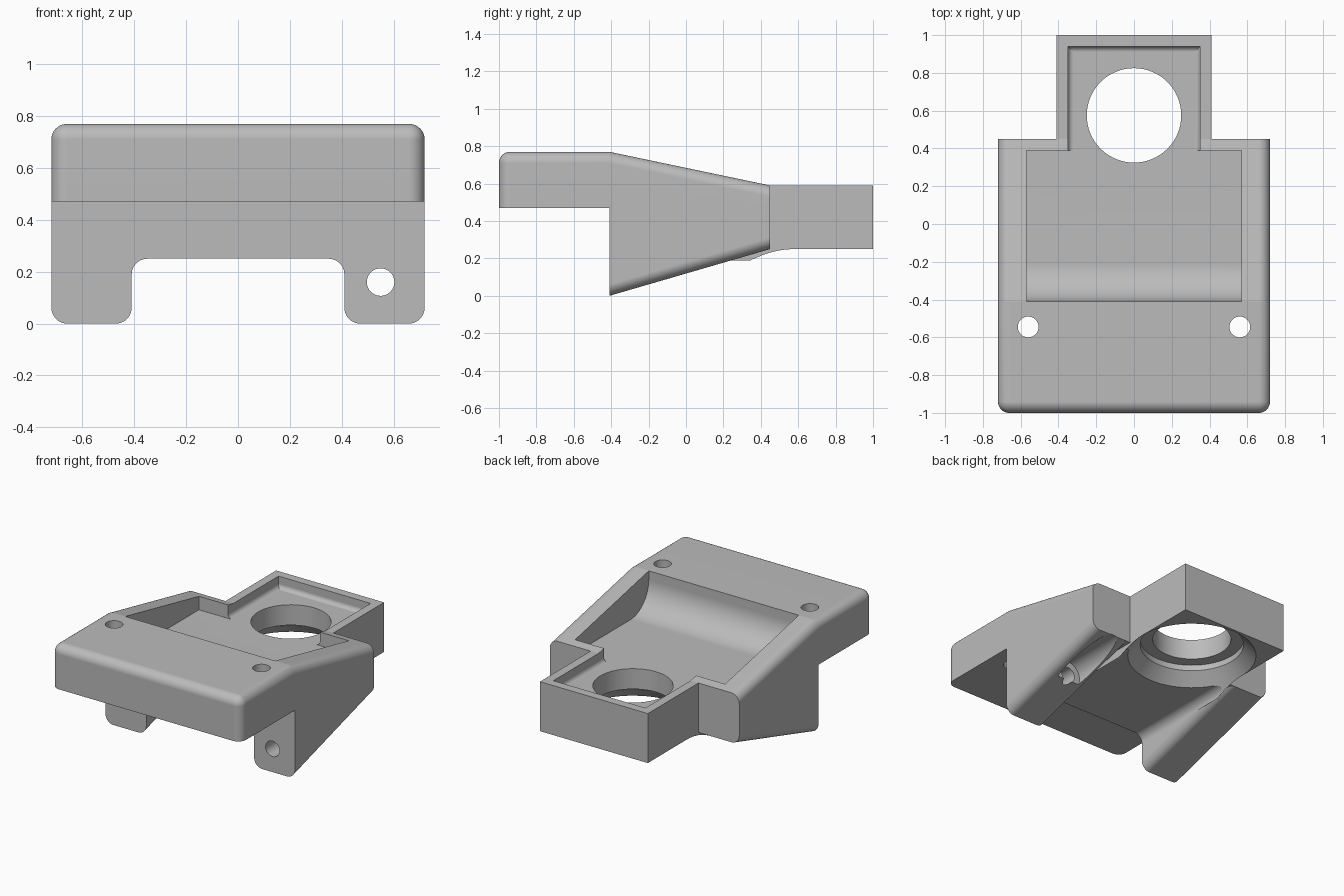
import bpy, bmesh, math
from mathutils import Matrix, Vector

cube = bpy.data.objects.get("Cube")
if cube:
    bpy.data.objects.remove(cube, do_unlink=True)

grey = bpy.data.materials.new("plain_grey")
grey.use_nodes = True
colour = (0.5, 0.5, 0.5, 1)
grey.diffuse_color = colour
grey.node_tree.nodes["Principled BSDF"].inputs["Base Color"].default_value = colour

R = 0.06  # common edge rounding


def finish(name, bm):
    bmesh.ops.recalc_face_normals(bm, faces=bm.faces)
    mesh = bpy.data.meshes.new(name)
    bm.to_mesh(mesh)
    bm.free()
    mesh.materials.append(grey)
    ob = bpy.data.objects.new(name, mesh)
    bpy.context.collection.objects.link(ob)
    return ob


def prism(name, profile, lo, hi, along="X", rounded=None, radius=R):
    """Extrude a profile: (y, z) along X or (x, z) along Y; round chosen edges."""
    bm = bmesh.new()
    place = (lambda t, a, b: (t, a, b)) if along == "X" else (lambda t, a, b: (a, t, b))
    ends = [[bm.verts.new(place(t, a, b)) for a, b in profile] for t in (lo, hi)]
    n = len(profile)
    bm.faces.new(ends[0])
    bm.faces.new(ends[1])
    for i in range(n):
        j = (i + 1) % n
        bm.faces.new((ends[0][i], ends[0][j], ends[1][j], ends[1][i]))
    bmesh.ops.recalc_face_normals(bm, faces=bm.faces)
    if rounded:
        edges = [e for e in bm.edges if rounded(e.verts[0].co, e.verts[1].co)]
        bmesh.ops.bevel(bm, geom=edges, offset=radius, segments=12,
                        profile=0.5, affect='EDGES', clamp_overlap=True)
    return finish(name, bm)


def box(name, x, y, z, rounded=None, radius=R):
    outline = [(y[0], z[0]), (y[1], z[0]), (y[1], z[1]), (y[0], z[1])]
    return prism(name, outline, x[0], x[1], "X", rounded, radius)


def rod(name, centre, r1, r2, depth, along="Z"):
    bm = bmesh.new()
    m = Matrix.Translation(Vector(centre))
    if along == "Y":
        m = m @ Matrix.Rotation(math.pi / 2, 4, 'X')
    bmesh.ops.create_cone(bm, cap_ends=True, segments=64, radius1=r1,
                          radius2=r2, depth=depth, matrix=m)
    return finish(name, bm)


def combine(base, other, operation):
    mod = base.modifiers.new(operation.lower(), 'BOOLEAN')
    mod.operation = operation
    mod.solver = 'EXACT'
    mod.object = other
    bpy.context.view_layer.objects.active = base
    bpy.ops.object.modifier_apply(modifier=mod.name)
    bpy.data.objects.remove(other, do_unlink=True)


def near(a, b):
    return abs(a - b) < 0.001


# Upper housing with front lip and sloping top
def housing_edges(a, b):
    side = near(a.x, b.x)
    top = side and min(a.z, b.z) > 0.58 and not near(a.y, b.y)
    front = near(a.y, -1) and near(b.y, -1) and (side or min(a.z, b.z) > 0.7)
    return top or front


housing = prism("housing", [(-1, .47), (-1, .77), (-.41, .77), (.45, .59),
                            (.45, .42), (-.41, .42), (-.41, .47)],
                -.72, .72, "X", housing_edges)

# Core, rear tab and legs
parts = [box("core", (-.5, .5), (-.41, .45), (.25, .45)),
         box("rear_tab", (-.41, .41), (.40, 1), (.25, .59))]


def leg_edges(a, b):
    return near(a.x, b.x) and max(a.z, b.z) < .3 and not near(a.y, b.y)


for side in (-1, 1):
    x = sorted((side * .41, side * .72))
    parts.append(prism("leg", [(-.41, 0), (-.41, .45), (.45, .45), (.45, .25)],
                       x[0], x[1], "X", leg_edges))
    # Concave fillet between leg and channel ceiling
    arc = [(.35 + R * math.sin(t), .19 + R * math.cos(t))
           for t in (math.pi / 2 * i / 12 for i in range(13))]
    outline = [(side * a, b) for a, b in arc + [(.41, .27), (.35, .27)]]
    parts.append(prism("channel_fillet", outline, -.41, .575, "Y"))
for part in parts:
    combine(housing, part, 'UNION')

# Top pocket with a curved front wall
FLOOR, SWEEP = .51, .2
curve = [(-.41 + SWEEP * (1 - math.cos(t)), FLOOR + SWEEP * (1 - math.sin(t)))
         for t in (math.pi / 2 * i / 16 for i in range(17))]
pocket = prism("pocket_cutter", [(-.41, 1)] + curve + [(.39, FLOOR), (.39, 1)],
               -.57, .57, "X",
               lambda a, b: near(a.z, FLOOR) and near(b.z, FLOOR)
               and max(a.y, b.y) > .3, .035)
tab_pocket = box("tab_pocket_cutter", (-.35, .35), (.2, .94), (FLOOR, 1),
                 lambda a, b: near(a.z, FLOOR) and near(b.z, FLOOR)
                 and max(a.y, b.y) > .5, .03)

# Round opening with conical recess below, screw holes and leg bore
cutters = [pocket, tab_pocket,
           rod("opening_cutter", (0, .575, .5), .25, .25, 1),
           rod("recess_cutter", (0, .575, .3), .33, .33, .14),
           rod("cone_cutter", (0, .575, .205), .58, .33, .25),
           rod("leg_hole_cutter", (.55, -.1, .16), .053, .053, 1, "Y"),
           rod("leg_counterbore_cutter", (.55, .25, .16), .095, .095, .5, "Y")]
for side in (-1, 1):
    cutters.append(rod("screw_hole_cutter", (side * .56, -.545, .6), .055, .055, 1))
for cutter in cutters:
    combine(housing, cutter, 'DIFFERENCE')

# Smooth rounded areas, crisp edges
bpy.ops.object.select_all(action='DESELECT')
housing.select_set(True)
bpy.context.view_layer.objects.active = housing
bpy.ops.object.shade_smooth_by_angle(angle=math.radians(10))
weighted = housing.modifiers.new("weighted_normals", 'WEIGHTED_NORMAL')
weighted.keep_sharp = True
